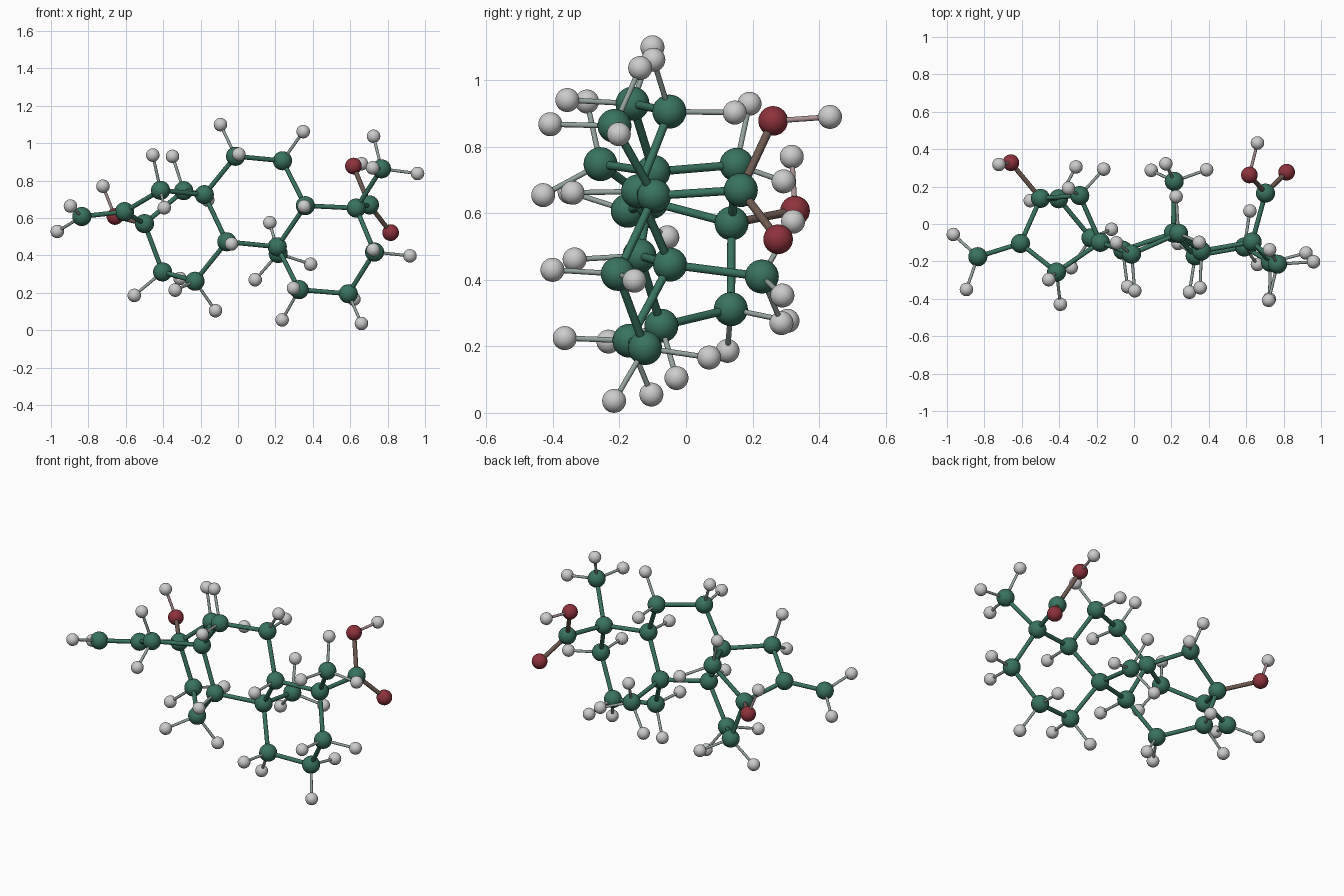
import bpy
from mathutils import Vector as V

if "Cube" in bpy.data.objects:
    bpy.data.objects.remove(bpy.data.objects["Cube"])

# Heavy atoms: positions of the ring skeleton and its side groups
heavy = {
    'A': (-.835, -.175, .608), 'B': (-.607, -.104, .634), 'C': (-.50, .137, .57),
    'D': (-.414, -.257, .748), 'E': (-.29, .152, .746), 'F': (-.18, -.098, .725),
    'G': (-.403, .135, .312), 'H': (-.23, -.074, .262), 'I': (-.06, -.14, .473),
    'J': (-.013, -.161, .93), 'K': (.238, -.05, .906), 'L': (.36, -.144, .666),
    'M': (.21, -.048, .446), 'N': (.215, .228, .41), 'P': (.327, -.17, .217),
    'Q': (.59, -.123, .195), 'R': (.73, -.205, .418), 'S': (.632, -.096, .653),
    'T': (.703, .165, .67), 'U': (.767, -.215, .863),
    'x': (-.658, .328, .608), 'y': (.617, .262, .878), 'z': (.816, .277, .522)}
bonds = ("AB BC Cx BD DF FE EC CG GH HI IF FJ JK KL LM MI MN MP PQ QR RS "
         "SL ST SU Ty Tz").split()
# Hydrogens on end groups; the ring hydrogens are worked out from the geometry
end_h = {
    'A': [(-.896, -.35, .664), (-.966, -.056, .528)],
    'N': [(.17, .322, .575), (.092, .287, .27), (.388, .29, .353)],
    'U': [(.725, -.138, 1.037), (.96, -.202, .838), (.72, -.408, .868)],
    'x': [(-.722, .318, .77)], 'y': [(.66, .433, .89)]}
CH = .197  # carbon to hydrogen distance

colours = {'carbon': (.04, .17, .115), 'oxygen': (.27, .032, .045), 'hydrogen': (.55, .55, .55)}
radii = {'carbon': .051, 'oxygen': .0445, 'hydrogen': .036}
mats, meshes = {}, {}
pos = {k: V(p) for k, p in heavy.items()}


def material(a, b):
    key = '_'.join(sorted({a, b}))
    if key not in mats:
        mats[key] = bpy.data.materials.new(key)
        mats[key].diffuse_color = [(p + q) / 2 for p, q in zip(colours[a], colours[b])] + [1]
    return mats[key]


def atom(kind, p):
    if kind not in meshes:
        bpy.ops.mesh.primitive_uv_sphere_add(segments=32, ring_count=16, radius=radii[kind], location=p)
        ob = bpy.context.object
        bpy.ops.object.shade_smooth()
        meshes[kind] = ob.data
        if kind != 'hydrogen':
            ob.data.materials.append(material(kind, kind))
    else:
        ob = bpy.data.objects.new(kind, meshes[kind])
        ob.location = p
        bpy.context.collection.objects.link(ob)
    ob.name = kind + '_atom'


def bond(ka, a, kb, b):
    d = b - a
    r = .008 if 'hydrogen' in (ka, kb) else .0125
    bpy.ops.mesh.primitive_cylinder_add(vertices=16, radius=r, depth=d.length, location=(a + b) / 2,
                                        rotation=d.to_track_quat('Z', 'Y').to_euler())
    ob = bpy.context.object
    ob.name = f'{ka}_{kb}_bond'
    bpy.ops.object.shade_smooth_by_angle()
    ob.data.materials.append(material(ka, kb))


def kind(k):
    return 'carbon' if k.isupper() else 'oxygen'


# Skeleton atoms and bonds
for k, p in pos.items():
    atom(kind(k), p)
for a, b in bonds:
    bond(kind(a), pos[a], kind(b), pos[b])

# Hydrogen atoms with their thin bonds
for k, p in pos.items():
    hs = [V(h) for h in end_h.get(k, [])]
    near = [(pos[b.replace(k, '')] - p).normalized() for b in bonds if k in b]
    if k in 'DEGHJKPQR':       # two hydrogens, splayed across the ring
        out = -(near[0] + near[1]).normalized()
        side = near[0].cross(near[1]).normalized()
        hs = [p + CH * (out * .595 + side * s * .804) for s in (-1, 1)]
    elif k in 'IL':            # one hydrogen opposite three neighbours
        hs = [p - CH * sum(near, V()).normalized()]
    for h in hs:
        atom('hydrogen', h)
        bond(kind(k), p, 'hydrogen', h)

for m in bpy.data.materials:
    if m.users and not m.is_grease_pencil:
        m.use_nodes = True
        m.node_tree.nodes["Principled BSDF"].inputs["Base Color"].default_value = m.diffuse_color
